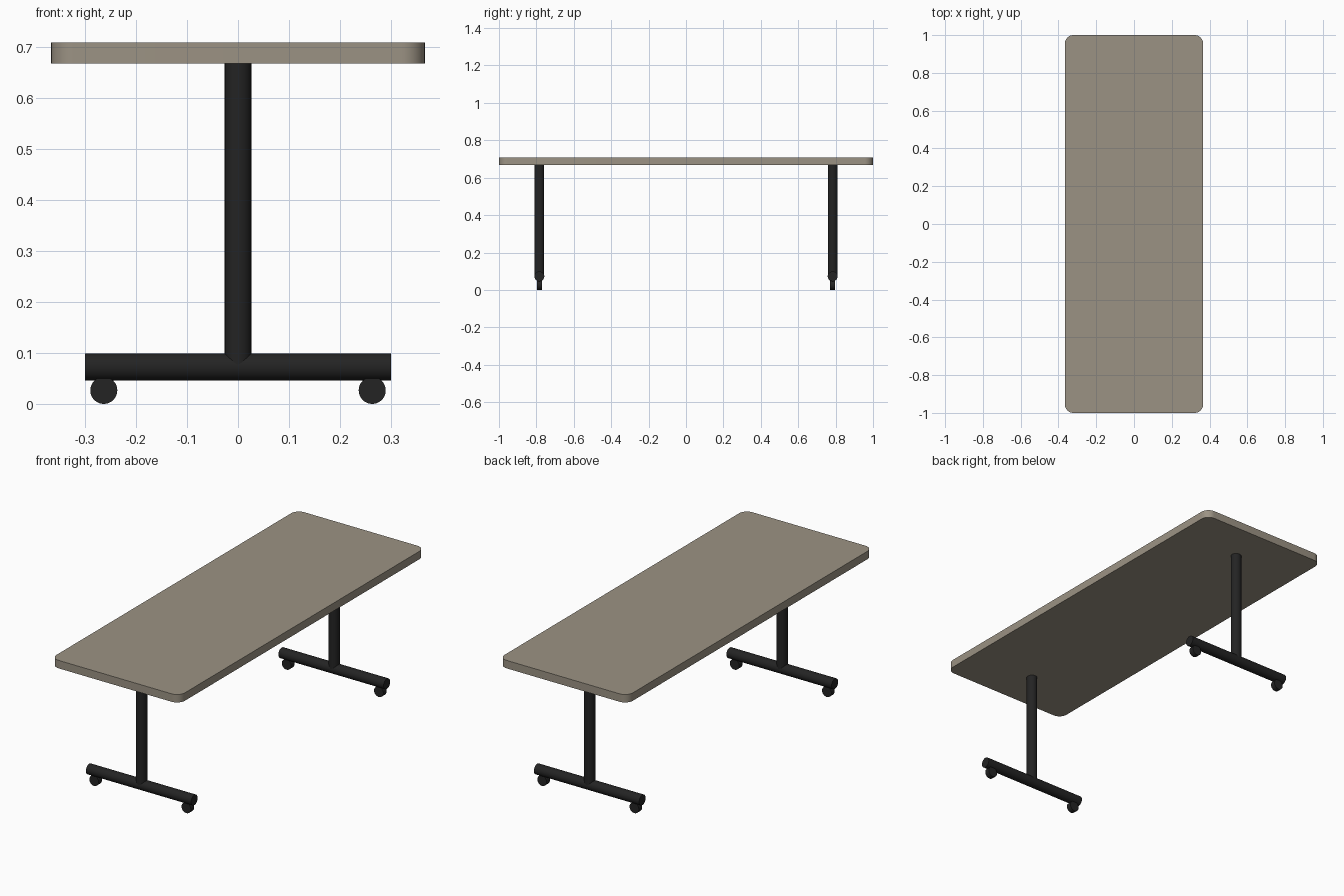
import bpy, bmesh, math
from mathutils import Matrix

if "Cube" in bpy.data.objects:
    bpy.data.objects.remove(bpy.data.objects["Cube"])


def material(name, rgb):
    m = bpy.data.materials.new(name)
    m.diffuse_color = (*rgb, 1)
    m.use_nodes = True
    m.node_tree.nodes["Principled BSDF"].inputs["Base Color"].default_value = m.diffuse_color
    return m


TAUPE = material("taupe laminate", (0.33, 0.29, 0.23))
BLACK = material("black metal", (0.017, 0.017, 0.017))


def finish(name, bm, mat):
    bmesh.ops.recalc_face_normals(bm, faces=bm.faces[:])
    me = bpy.data.meshes.new(name)
    bm.to_mesh(me)
    bm.free()
    ob = bpy.data.objects.new(name, me)
    bpy.context.collection.objects.link(ob)
    me.materials.append(mat)
    bpy.ops.object.select_all(action='DESELECT')
    ob.select_set(True)
    bpy.context.view_layer.objects.active = ob
    bpy.ops.object.shade_smooth_by_angle(angle=math.radians(35))
    return ob


def cylinder(name, radius, length, centre, axis, mat):
    rot = {'x': Matrix.Rotation(math.pi / 2, 4, 'Y'),
           'y': Matrix.Rotation(math.pi / 2, 4, 'X'),
           'z': Matrix.Identity(4)}[axis]
    bm = bmesh.new()
    bmesh.ops.create_cone(bm, cap_ends=True, segments=48, radius1=radius,
                          radius2=radius, depth=length,
                          matrix=Matrix.Translation(centre) @ rot)
    return finish(name, bm, mat)


# Rounded rectangular table top
HX, HY, R, Z0, Z1 = 0.366, 1.0, 0.045, 0.667, 0.708
bm = bmesh.new()
ring = []
for q, (sx, sy) in enumerate([(1, 1), (-1, 1), (-1, -1), (1, -1)]):
    for i in range(13):
        a = (q + i / 12) * math.pi / 2
        ring.append(bm.verts.new((sx * (HX - R) + R * math.cos(a),
                                  sy * (HY - R) + R * math.sin(a), Z0)))
base = bm.faces.new(ring)
ext = bmesh.ops.extrude_face_region(bm, geom=[base], use_keep_orig=True)
top = [v for v in ext["geom"] if isinstance(v, bmesh.types.BMVert)]
bmesh.ops.translate(bm, verts=top, vec=(0, 0, Z1 - Z0))
finish("table_top", bm, TAUPE)

# T-shaped legs with a wheel near each end of the foot
for side, y in (("front", -0.784), ("back", 0.784)):
    cylinder(side + "_post", 0.026, 0.595, (0, y, 0.3725), 'z', BLACK)
    cylinder(side + "_foot_bar", 0.0265, 0.6, (0, y, 0.0725), 'x', BLACK)
    for hand, x in (("left", -0.263), ("right", 0.263)):
        cylinder(f"{side}_{hand}_wheel", 0.0265, 0.027, (x, y, 0.0265), 'y', BLACK)
